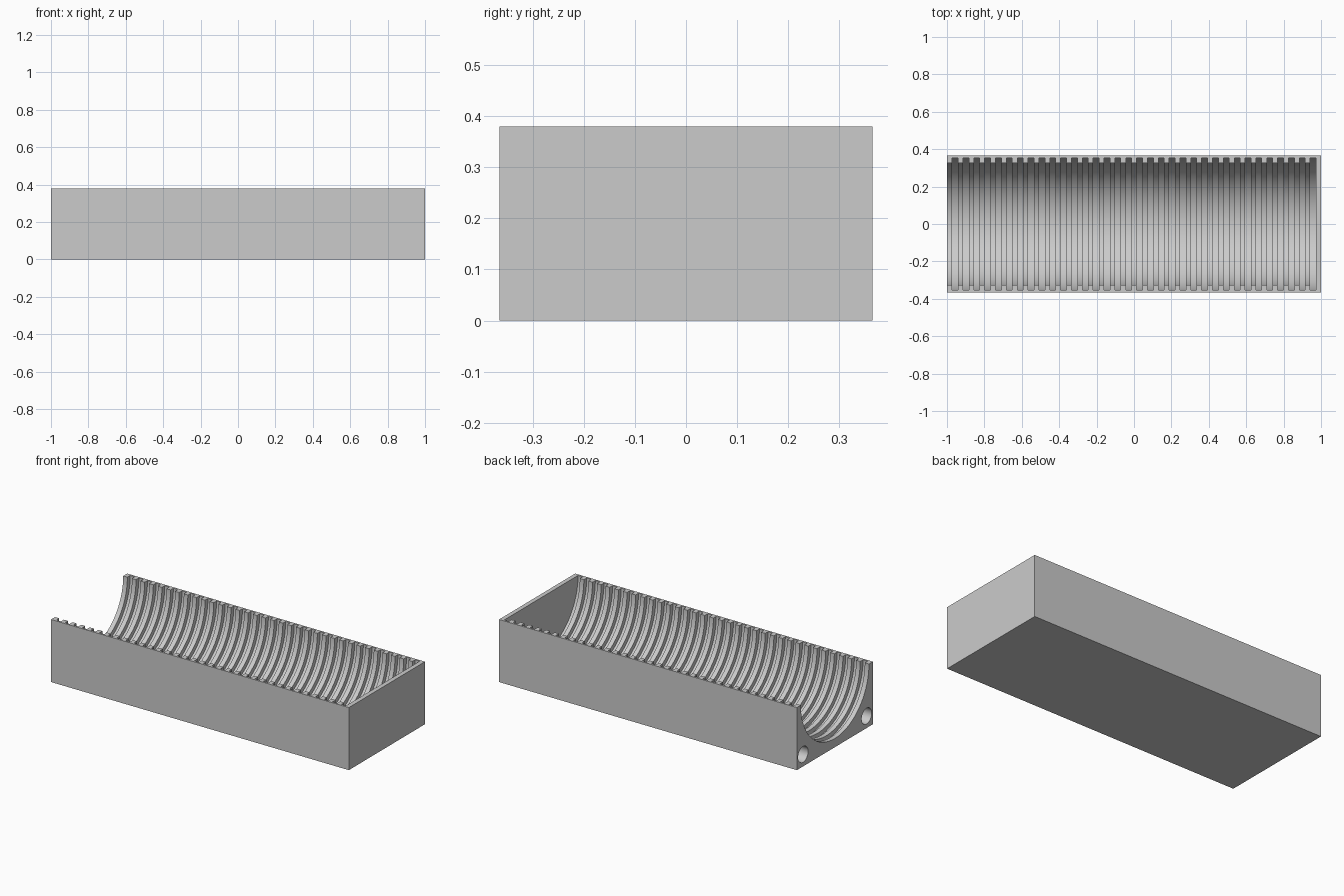
import bpy, bmesh, math
from mathutils import Matrix

cube = bpy.data.objects.get("Cube")
if cube:
    bpy.data.objects.remove(cube, do_unlink=True)

WIDTH, HEIGHT = 0.73, 0.38
BORE, GROOVE = 0.327, 0.354
GROOVES, PITCH, GROOVE_W, END = 34, 0.058, 0.031, 0.973
HOLE_Y, HOLE_Z, HOLE_R, HOLE_DEPTH = 0.305, 0.073, 0.048, 0.2

grey = bpy.data.materials.new("plain grey")
grey.use_nodes = True
colour = (0.6, 0.6, 0.6, 1)
grey.diffuse_color = colour
grey.node_tree.nodes["Principled BSDF"].inputs["Base Color"].default_value = colour


def make_object(name, bm):
    bmesh.ops.recalc_face_normals(bm, faces=bm.faces)
    mesh = bpy.data.meshes.new(name)
    bm.to_mesh(mesh)
    bm.free()
    mesh.materials.append(grey)
    obj = bpy.data.objects.new(name, mesh)
    bpy.context.collection.objects.link(obj)
    return obj


def lathe_x(name, profile, y, z, steps):
    """Turn (x, radius) points about a line parallel to x, with flat ends."""
    bm = bmesh.new()
    rings = []
    for x, r in profile:
        angles = [2 * math.pi * (i + 0.5) / steps for i in range(steps)]
        rings.append([bm.verts.new((x, y + r * math.cos(a), z + r * math.sin(a)))
                      for a in angles])
    for a, b in zip(rings, rings[1:]):
        for i in range(steps):
            j = (i + 1) % steps
            bm.faces.new((a[i], a[j], b[j], b[i]))
    bm.faces.new(rings[0])
    bm.faces.new(rings[-1])
    return make_object(name, bm)


# Solid block
bm = bmesh.new()
bmesh.ops.create_cube(bm, size=1, matrix=Matrix.Translation((0, 0, HEIGHT / 2))
                      @ Matrix.Diagonal((2, WIDTH, HEIGHT, 1)))
tray = make_object("grooved_tray", bm)

# Ribbed round channel, open at one end and closed at the other
profile = [(-1.1, BORE)]
for i in range(GROOVES):
    stop = END - (GROOVES - 1 - i) * PITCH
    start = stop - GROOVE_W
    profile += [(start, BORE), (start, GROOVE), (stop, GROOVE)]
    if i < GROOVES - 1:
        profile.append((stop, BORE))
cutters = [lathe_x("channel_cutter", profile, 0, HEIGHT, 96)]

# Pin holes in the open end
for side, sign in (("left", 1), ("right", -1)):
    hole = [(-1.1, HOLE_R), (-1 + HOLE_DEPTH, HOLE_R)]
    cutters.append(lathe_x("pin_hole_cutter_" + side, hole, sign * HOLE_Y, HOLE_Z, 40))

bpy.ops.object.select_all(action="DESELECT")
bpy.context.view_layer.objects.active = tray
tray.select_set(True)
for cutter in cutters:
    cut = tray.modifiers.new(cutter.name, "BOOLEAN")
    cut.operation = "DIFFERENCE"
    cut.solver = "EXACT"
    cut.object = cutter
    bpy.ops.object.modifier_apply(modifier=cut.name)
    bpy.data.objects.remove(cutter, do_unlink=True)

bpy.ops.object.shade_smooth_by_angle(angle=math.radians(30))
